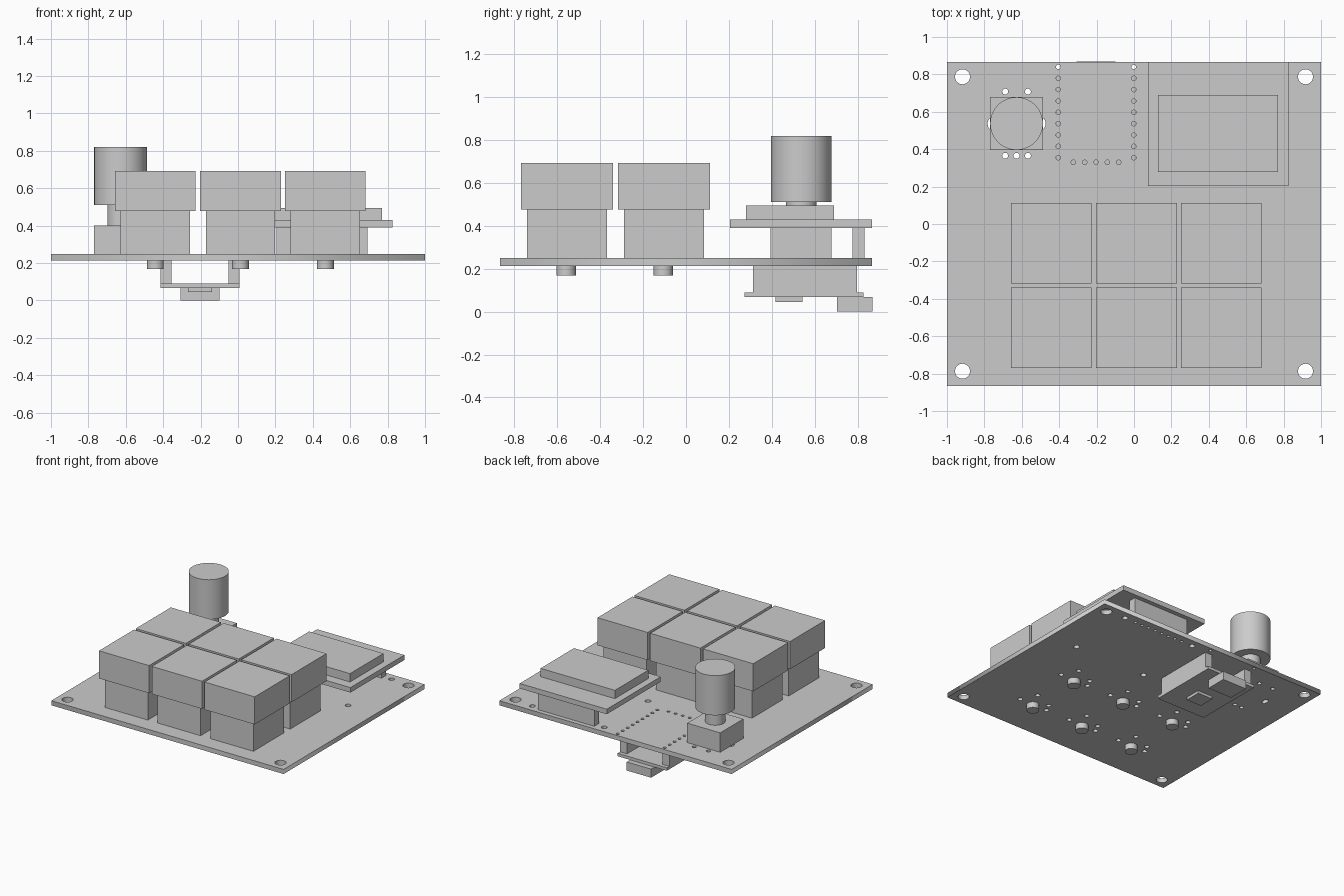
import bpy, bmesh, math

cube = bpy.data.objects.get("Cube")
if cube:
    bpy.data.objects.remove(cube, do_unlink=True)

grey = bpy.data.materials.new("plain grey")
grey.use_nodes = True
colour = (0.6, 0.6, 0.6, 1)
grey.diffuse_color = colour
grey.node_tree.nodes["Principled BSDF"].inputs["Base Color"].default_value = colour

PIN = 0.0607  # header pin pitch


def link(name, mesh):
    mesh.materials.clear()
    mesh.materials.append(grey)
    obj = bpy.data.objects.new(name, mesh)
    bpy.context.collection.objects.link(obj)
    return obj


def box(name, x, y, z):
    bm = bmesh.new()
    bmesh.ops.create_cube(bm, size=1)
    for v in bm.verts:
        v.co = [r[0] + (c + 0.5) * (r[1] - r[0]) for c, r in zip(v.co, (x, y, z))]
    mesh = bpy.data.meshes.new(name)
    bm.to_mesh(mesh)
    bm.free()
    return link(name, mesh)


def cylinder(name, x, y, z, radius, sides=48):
    bm = bmesh.new()
    bmesh.ops.create_cone(bm, cap_ends=True, segments=sides, radius1=radius,
                          radius2=radius, depth=z[1] - z[0])
    bmesh.ops.translate(bm, verts=bm.verts, vec=(x, y, sum(z) / 2))
    for f in bm.faces:
        f.smooth = len(f.verts) == 4
    for e in bm.edges:
        e.smooth = all(f.smooth for f in e.link_faces)
    mesh = bpy.data.meshes.new(name)
    bm.to_mesh(mesh)
    bm.free()
    return link(name, mesh)


def drilled_board(name, half_x, half_y, z, holes):
    """Rectangle with elliptical holes (x, y, rx, ry), extruded to a plate."""
    curve = bpy.data.curves.new(name, "CURVE")
    curve.dimensions = "2D"
    curve.fill_mode = "BOTH"
    curve.extrude = (z[1] - z[0]) / 2

    def loop(points):
        spline = curve.splines.new("POLY")
        spline.points.add(len(points) - 1)
        for p, (x, y) in zip(spline.points, points):
            p.co = (x, y, 0, 1)
        spline.use_cyclic_u = True

    loop([(-half_x, -half_y), (half_x, -half_y), (half_x, half_y), (-half_x, half_y)])
    for x, y, rx, ry in holes:
        n = 32 if rx > 0.03 else 16
        angles = [2 * math.pi * i / n for i in range(n)]
        loop([(x + rx * math.cos(a), y + ry * math.sin(a)) for a in angles])
    temp = bpy.data.objects.new("board_outline", curve)
    bpy.context.collection.objects.link(temp)
    bpy.context.view_layer.update()
    evaluated = temp.evaluated_get(bpy.context.evaluated_depsgraph_get())
    mesh = bpy.data.meshes.new_from_object(evaluated)
    bpy.data.objects.remove(temp, do_unlink=True)
    obj = link(name, mesh)
    obj.location.z = sum(z) / 2
    return obj


# Layout
BOTTOM, TOP = 0.213, 0.249
switches = [(x, y) for x in (-0.442, 0.013, 0.467) for y in (-0.555, -0.102)]
knob_x, knob_y = -0.628, 0.537
screen_x, header_y = 0.449, 0.805
ctrl_x, ctrl_half = -0.203, 0.212

# Holes: corners, screen mounts, pin headers, knob pins, switch pins
holes = []


def drill(x, y, rx, ry=None):
    holes.append((x, y, rx, ry or rx))


for sx in (-1, 1):
    for sy in (-1, 1):
        drill(sx * 0.917, sy * 0.787, 0.04)
    for y in (0.27, header_y):
        drill(screen_x + sx * 0.31, y, 0.021)
    for i in range(9):
        drill(ctrl_x + sx * 0.202, 0.84 - i * PIN, 0.012)
    drill(knob_x + sx * 0.137, knob_y, 0.018, 0.03)
    drill(knob_x + sx * PIN, 0.708, 0.016)
for i in range(-1, 2):
    drill(knob_x + i * PIN, 0.365, 0.016)
for i in range(-2, 3):
    drill(ctrl_x + i * PIN, 0.33, 0.012)
for i in range(8):
    drill(screen_x + (i - 3.5) * PIN, header_y, 0.012)
for x, y in switches:
    for dx, dy in ((-0.121, 0), (0.121, 0), (-0.091, 0.061), (0.061, 0.121)):
        drill(x + dx, y + dy, 0.018)

drilled_board("circuit_board", 1, 0.867, (BOTTOM, TOP), holes)

# Key switches with caps and locating pegs
for n, (x, y) in enumerate(switches, 1):
    box(f"switch_body_{n}", (x - 0.185, x + 0.185), (y - 0.187, y + 0.187), (TOP, 0.477))
    box(f"key_cap_{n}", (x - 0.216, x + 0.216), (y - 0.215, y + 0.215), (0.477, 0.692))
    cylinder(f"switch_peg_{n}", x, y - 0.004, (0.168, BOTTOM), 0.045, 32)

# Rotary knob
box("knob_base", (knob_x - 0.142, knob_x + 0.142), (knob_y - 0.142, knob_y + 0.142), (TOP, 0.4))
cylinder("knob_shaft", knob_x, knob_y, (0.4, 0.51), 0.071)
cylinder("knob", knob_x, knob_y, (0.51, 0.819), 0.141, 64)

# Screen module on its header
box("screen_header", (screen_x - 0.243, screen_x + 0.243), (0.777, 0.833), (TOP, 0.391))
box("screen_board", (0.075, 0.825), (0.204, 0.867), (0.391, 0.43))
box("screen", (0.129, 0.769), (0.279, 0.69), (0.43, 0.495))

# Controller hung beneath the board
for side, x in (("right", (ctrl_x - ctrl_half, ctrl_x - 0.152)),
                ("left", (ctrl_x + 0.152, ctrl_x + ctrl_half))):
    box(f"controller_header_{side}", x, (0.312, 0.798), (0.09, BOTTOM))
box("controller_board", (ctrl_x - ctrl_half, ctrl_x + ctrl_half), (0.273, 0.828), (0.067, 0.09))
box("controller_chip", (ctrl_x - 0.065, ctrl_x + 0.065), (0.418, 0.544), (0.046, 0.067))
box("cable_socket", (ctrl_x - 0.105, ctrl_x + 0.105), (0.705, 0.869), (0, 0.067))
